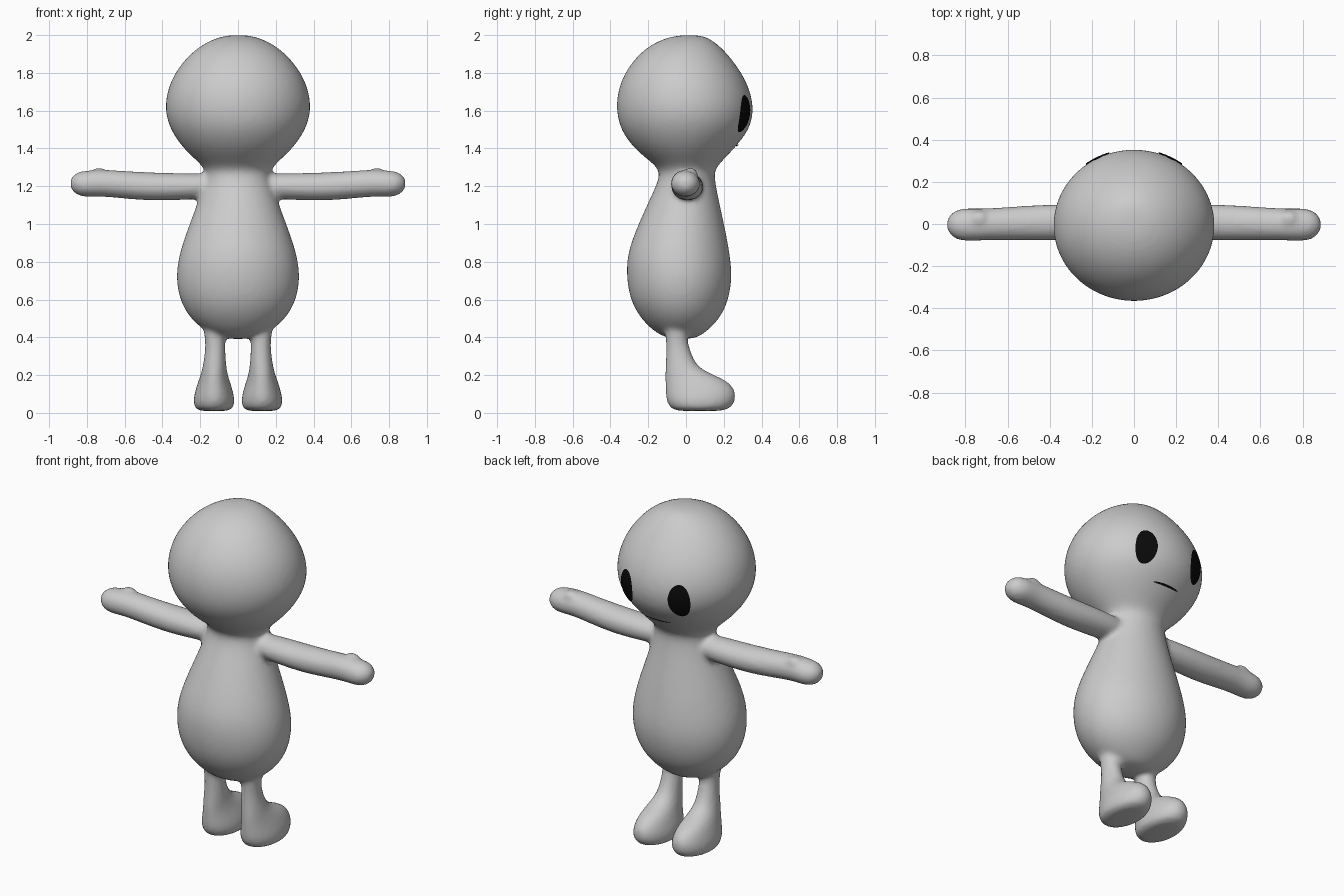
import bpy, bmesh, math

cube = bpy.data.objects.get("Cube")
if cube:
    bpy.data.objects.remove(cube, do_unlink=True)


def material(name, value):
    m = bpy.data.materials.new(name)
    m.use_nodes = True
    color = (value, value, value, 1)
    m.diffuse_color = color
    m.node_tree.nodes["Principled BSDF"].inputs["Base Color"].default_value = color
    return m


skin = material("light grey skin", 0.6)
ink = material("black", 0.003)


def make_object(name, bm, mat):
    bmesh.ops.recalc_face_normals(bm, faces=bm.faces)
    for f in bm.faces:
        f.smooth = True
    mesh = bpy.data.meshes.new(name)
    bm.to_mesh(mesh)
    bm.free()
    mesh.materials.append(mat)
    ob = bpy.data.objects.new(name, mesh)
    bpy.context.collection.objects.link(ob)
    return ob


def loft(bm, rings, place, sides=20):
    """Skin elliptical rings (t, centre a, centre b, radius a, radius b)."""
    loops = []
    for t, a, b, ra, rb in rings:
        angles = [2 * math.pi * i / sides for i in range(sides)]
        loops.append([bm.verts.new(place(t, a + ra * math.cos(u), b + rb * math.sin(u)))
                      for u in angles])
    for lo, hi in zip(loops, loops[1:]):
        for i in range(sides):
            j = (i + 1) % sides
            bm.faces.new((lo[i], lo[j], hi[j], hi[i]))
    bm.faces.new(loops[0][::-1])
    bm.faces.new(loops[-1])


bm = bmesh.new()

# Torso and head: z, centre x, centre y, half width, half depth
loft(bm, [
    (0.39, 0, -.02, .07, .06), (0.42, 0, -.03, .16, .13), (0.5, 0, -.03, .26, .215),
    (0.6, 0, -.035, .315, .265), (0.72, 0, -.035, .335, .285), (0.85, 0, -.04, .315, .275),
    (1.0, 0, -.025, .26, .23), (1.13, 0, -.01, .21, .185), (1.24, 0, .005, .175, .148),
    (1.29, 0, .005, .178, .15), (1.33, 0, 0, .215, .19), (1.4, 0, -.01, .295, .27),
    (1.5, 0, -.005, .365, .348), (1.6, 0, -.005, .394, .37), (1.7, 0, -.01, .382, .358),
    (1.8, 0, -.015, .342, .316), (1.9, 0, -.015, .26, .24), (1.96, 0, -.005, .175, .165),
    (1.99, 0, .01, .1, .1), (2.0, 0, .02, .04, .04)],
    lambda t, a, b: (a, b, t))

for s in (1, -1):
    # Arm with rounded hand: x, centre y, centre z, half depth, half height
    loft(bm, [
        (0.08, .01, 1.2, .07, .06), (0.18, .01, 1.2, .08, .068), (0.3, .01, 1.198, .086, .072),
        (0.45, .006, 1.197, .086, .076), (0.6, .002, 1.207, .08, .074),
        (0.72, -.003, 1.218, .076, .073), (0.79, -.003, 1.213, .08, .071),
        (0.84, -.003, 1.213, .074, .067), (0.875, -.003, 1.214, .048, .044),
        (0.888, -.003, 1.214, .02, .02)],
        lambda t, a, b: (s * t, a, b))

    # Thumb bump
    ball = bmesh.ops.create_uvsphere(bm, u_segments=12, v_segments=8, radius=.04)["verts"]
    for v in ball:
        v.co = (s * (.735 + v.co.x * 1.3), .025 + v.co.y, 1.26 + v.co.z)

    # Leg and forward-pointing foot: z, centre x, centre y, half width, half depth
    loft(bm, [
        (0.008, .127, .07, .075, .12), (0.025, .127, .077, .106, .165),
        (0.07, .127, .079, .112, .188), (0.12, .127, .077, .1, .188),
        (0.17, .127, .055, .084, .168), (0.205, .126, .012, .072, .125),
        (0.245, .124, -.025, .063, .085), (0.32, .121, -.04, .055, .066),
        (0.4, .121, -.052, .052, .055), (0.5, .13, -.05, .07, .07)],
        lambda t, a, b: (s * a, b, t))

body = make_object("body", bm, skin)

# Blend the parts into one soft skin
sub = body.modifiers.new("round", 'SUBSURF')
sub.levels = sub.render_levels = 2
rem = body.modifiers.new("blend", 'REMESH')
rem.mode = 'VOXEL'
rem.voxel_size = 0.014
rem.use_smooth_shade = True
soft = body.modifiers.new("soften", 'SMOOTH')
soft.factor = 0.5
soft.iterations = 6


def face_plate(name, x, z, half_w, half_h, rings, sides):
    """Thin elliptical marking projected onto the face."""
    bm = bmesh.new()
    centre = bm.verts.new((x, .7, z))
    prev = None
    for k in range(1, rings + 1):
        r = k / rings
        cur = [bm.verts.new((x + r * half_w * math.cos(2 * math.pi * i / sides), .7,
                             z + r * half_h * math.sin(2 * math.pi * i / sides)))
               for i in range(sides)]
        for i in range(sides):
            j = (i + 1) % sides
            if prev:
                bm.faces.new((prev[i], cur[i], cur[j], prev[j]))
            else:
                bm.faces.new((centre, cur[i], cur[j]))
        prev = cur
    ob = make_object(name, bm, ink)
    wrap = ob.modifiers.new("wrap", 'SHRINKWRAP')
    wrap.target = body
    wrap.wrap_method = 'PROJECT'
    wrap.use_project_y = True
    wrap.use_positive_direction = False
    wrap.use_negative_direction = True
    wrap.wrap_mode = 'ABOVE_SURFACE'
    wrap.offset = 0.006


# Eyes and mouth
for s, side in ((1, "left"), (-1, "right")):
    face_plate(side + "_eye", s * .17, 1.585, .055, .096, 5, 32)
face_plate("mouth", 0, 1.42, .085, .005, 8, 32)
